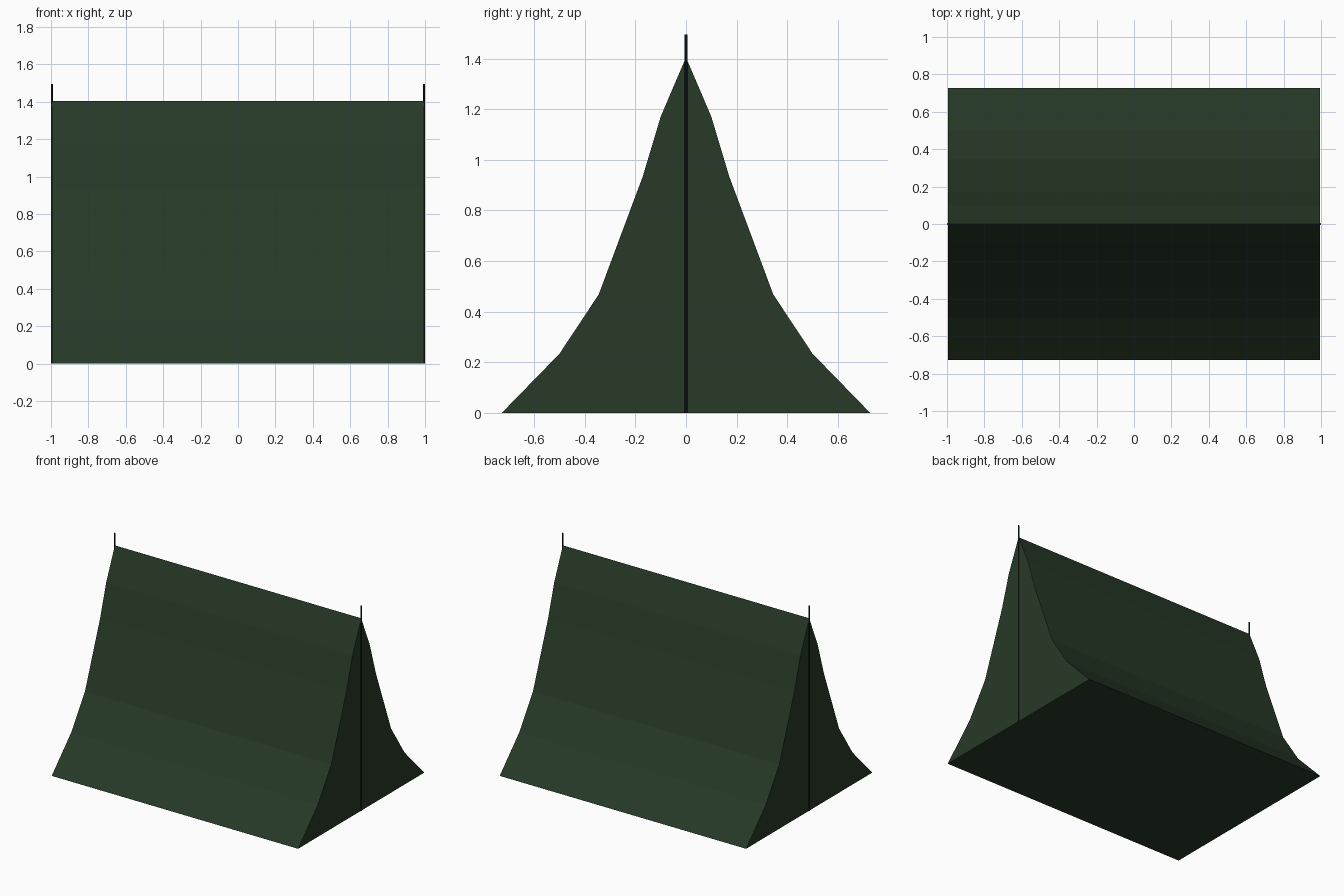
import bpy, bmesh

if "Cube" in bpy.data.objects:
    bpy.data.objects.remove(bpy.data.objects["Cube"])

def material(name, rgb):
    m = bpy.data.materials.new(name)
    m.diffuse_color = (*rgb, 1)
    m.use_nodes = True
    m.node_tree.nodes["Principled BSDF"].inputs["Base Color"].default_value = m.diffuse_color
    return m

canvas = material("dark green canvas", (0.020, 0.041, 0.020))
metal = material("near black pole", (0.008, 0.012, 0.009))

# Tent body: flared half profile (half width, height), mirrored and extruded along x
half = [(0.728, 0.0), (0.50, 0.234), (0.345, 0.468), (0.17, 0.937), (0.10, 1.171)]
profile = half + [(0.0, 1.405)] + [(-y, z) for y, z in reversed(half)]
L = 0.995
bm = bmesh.new()
end = bm.faces.new([bm.verts.new((-L, y, z)) for y, z in profile])
ext = bmesh.ops.extrude_face_region(bm, geom=[end], use_keep_orig=True)
moved = [g for g in ext["geom"] if isinstance(g, bmesh.types.BMVert)]
bmesh.ops.translate(bm, verts=moved, vec=(2 * L, 0, 0))
bmesh.ops.recalc_face_normals(bm, faces=bm.faces)
mesh = bpy.data.meshes.new("tent_canvas")
bm.to_mesh(mesh)
bm.free()
mesh.materials.append(canvas)
bpy.context.collection.objects.link(bpy.data.objects.new("tent_canvas", mesh))

# Upright pole at each end, poking out above the ridge
for name, x in (("left_pole", -L), ("right_pole", L)):
    bpy.ops.mesh.primitive_cylinder_add(vertices=8, radius=0.0052, depth=1.495,
                                        location=(x, 0, 1.495 / 2))
    pole = bpy.context.object
    pole.name = name
    pole.data.materials.append(metal)
